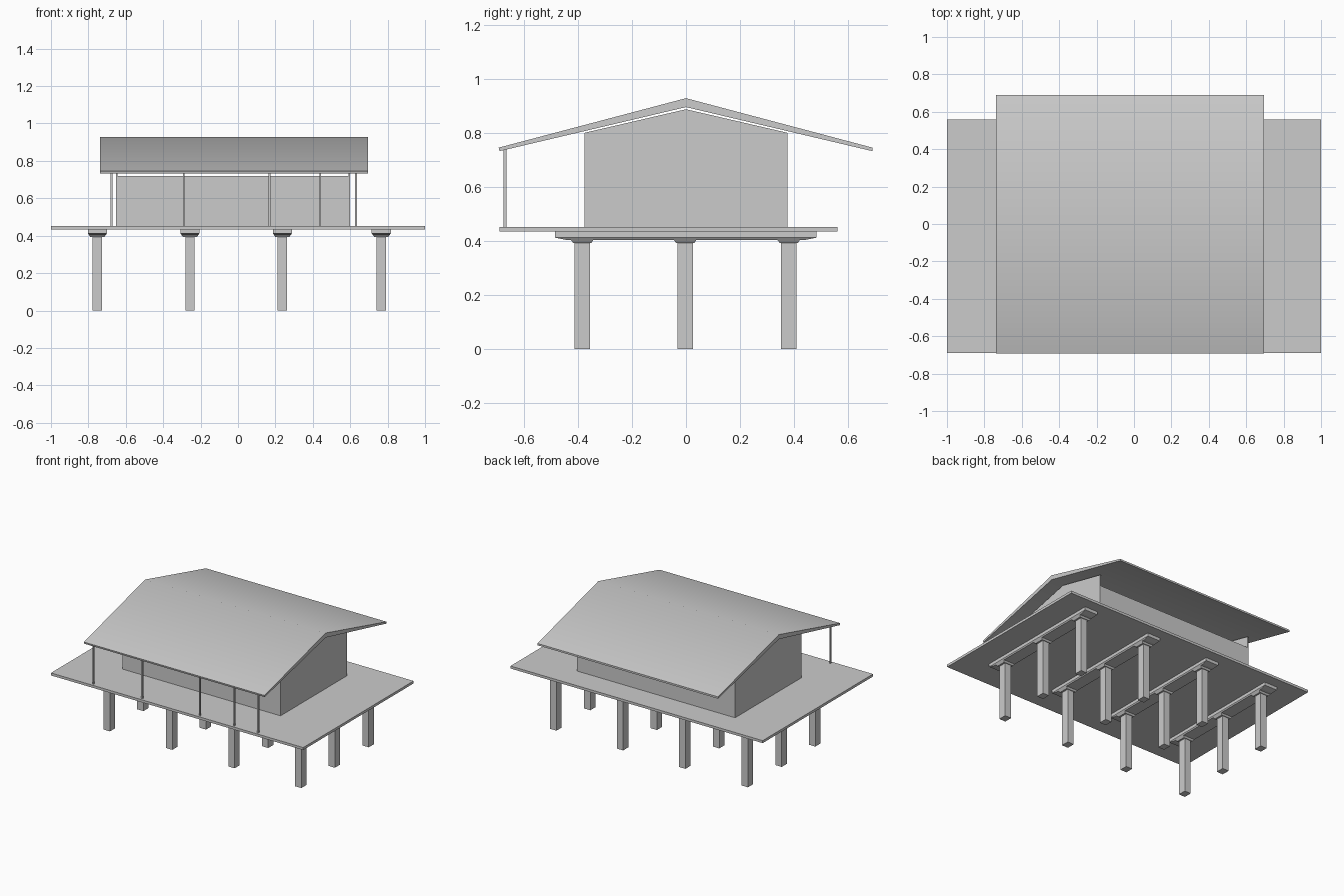
import bpy, bmesh

if "Cube" in bpy.data.objects:
    bpy.data.objects.remove(bpy.data.objects["Cube"])


def box(name, x0, x1, y0, y1, z0, z1):
    """Box from its limits along each axis."""
    bpy.ops.mesh.primitive_cube_add(size=1)
    ob = bpy.context.object
    ob.name = name
    for v in ob.data.vertices:
        v.co = ((x0, x1)[v.co.x > 0], (y0, y1)[v.co.y > 0], (z0, z1)[v.co.z > 0])
    return ob


def extrude_x(name, profile, x0, x1):
    """Extrude a closed (y, z) profile along x."""
    bm = bmesh.new()
    face = bm.faces.new([bm.verts.new((x0, y, z)) for y, z in profile])
    ext = bmesh.ops.extrude_face_region(bm, geom=[face])
    moved = [g for g in ext["geom"] if isinstance(g, bmesh.types.BMVert)]
    bmesh.ops.translate(bm, verts=moved, vec=(x1 - x0, 0, 0))
    bmesh.ops.recalc_face_normals(bm, faces=bm.faces)
    me = bpy.data.meshes.new(name)
    bm.to_mesh(me)
    bm.free()
    ob = bpy.data.objects.new(name, me)
    bpy.context.collection.objects.link(ob)
    return ob


def taper(ob, ix, iy):
    """Pull the bottom corners of a box inward."""
    zmin = min(v.co.z for v in ob.data.vertices)
    cx = sum(v.co.x for v in ob.data.vertices) / 8
    cy = sum(v.co.y for v in ob.data.vertices) / 8
    for v in ob.data.vertices:
        if v.co.z < zmin + 1e-5:
            v.co.x += ix if v.co.x < cx else -ix
            v.co.y += iy if v.co.y < cy else -iy


# Raised deck
box("deck", -1, 1, -0.69, 0.56, 0.434, 0.452)

# Stilts with beams and caps
for x in (-0.752, -0.257, 0.237, 0.766):
    box("beam", x - 0.051, x + 0.051, -0.485, 0.482, 0.412, 0.434)
    taper(box("beam_underside", x - 0.051, x + 0.051, -0.485, 0.482, 0.404, 0.412),
          0.006, 0.04)
    for y in (-0.384, -0.003, 0.38):
        taper(box("stilt_cap", x - 0.045, x + 0.045, y - 0.042, y + 0.042, 0.393, 0.404),
              0.008, 0.008)
        box("stilt", x - 0.025, x + 0.025, y - 0.029, y + 0.029, 0, 0.394)

# House: low long walls and tall gable ends
X0, X1, W, T = -0.652, 0.60, 0.375, 0.008
for name, y in (("front_wall", -W), ("back_wall", W - T)):
    box(name, X0 + T, X1 - T, y, y + T, 0.452, 0.72)
gable = [(-W, 0.452), (W, 0.452), (W, 0.80), (0, 0.887), (-W, 0.80)]
extrude_x("left_gable", gable, X0, X0 + T)
extrude_x("right_gable", gable, X1 - T, X1)

# Roof, a bent slab thicker at the ridge
roof = extrude_x("roof", [(-0.693, 0.745), (0, 0.928), (0.69, 0.745),
                          (0.69, 0.732), (0, 0.895), (-0.69, 0.732)], -0.737, 0.695)
bpy.ops.object.select_all(action='DESELECT')
roof.select_set(True)
bpy.context.view_layer.objects.active = roof
bpy.ops.object.shade_smooth_by_angle(angle=0.7)

# Slim porch posts
for x in (-0.677, -0.29, 0.168, 0.44, 0.63):
    box("porch_post", x - 0.005, x + 0.005, -0.675, -0.664, 0.452, 0.738)
